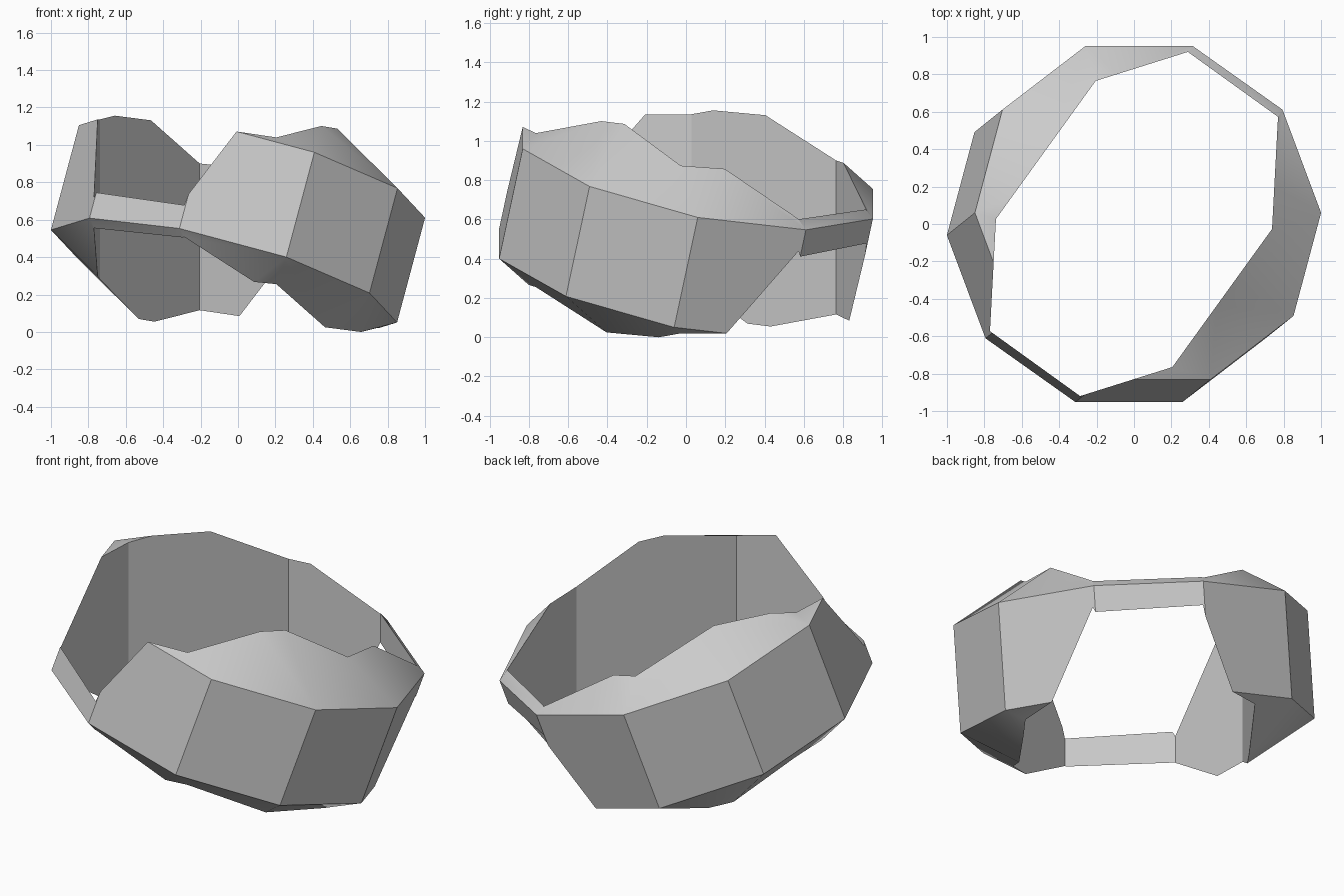
import bpy, bmesh, math
from mathutils import Vector, Matrix

cube = bpy.data.objects.get("Cube")
if cube:
    bpy.data.objects.remove(cube, do_unlink=True)

SIDE = 0.592                               # edge length of the faceted body
CENTRE = Vector((0, 0, 0.578))

grey = bpy.data.materials.new("plain grey")
grey.use_nodes = True
colour = (0.6, 0.6, 0.6, 1)
grey.diffuse_color = colour
grey.node_tree.nodes["Principled BSDF"].inputs["Base Color"].default_value = colour


def hull_object(name, points):
    """Convex solid around the points, with coplanar triangles merged."""
    bm = bmesh.new()
    for p in points:
        bm.verts.new(p)
    bmesh.ops.convex_hull(bm, input=bm.verts)
    bmesh.ops.dissolve_limit(bm, angle_limit=math.radians(1),
                             verts=bm.verts, edges=bm.edges)
    bmesh.ops.recalc_face_normals(bm, faces=bm.faces)
    mesh = bpy.data.meshes.new(name)
    bm.to_mesh(mesh)
    bm.free()
    mesh.materials.append(grey)
    obj = bpy.data.objects.new(name, mesh)
    bpy.context.collection.objects.link(obj)
    return obj


def ring(count, radius, height, start):
    return [Vector((radius * math.cos(start + i * math.tau / count),
                    radius * math.sin(start + i * math.tau / count), height))
            for i in range(count)]


# Tilted faceted body: ten-sided belt closed by five-sided shallow caps
belt = ring(10, SIDE / (2 * math.sin(math.pi / 10)), SIDE / 2, 0)
cap = ring(5, SIDE / (2 * math.sin(math.pi / 5)), SIDE * 1.0257, math.radians(18))
upper = belt + cap
axis = Vector((0.253, 0.203, 0.946)).normalized()
u = Vector((0.967, 0, -0.257))
u = (u - axis * u.dot(axis)).normalized()
v = axis.cross(u)
tilt = Matrix((u, v, axis)).transposed()
body = [tilt @ p for p in upper]
band = hull_object("faceted_ring", [CENTRE + p for p in body] + [CENTRE - p for p in body])

# Upright eight-sided opening, the same on opposite sides
half = [(-0.738, 0.027), (-0.205, 0.765), (0.288, 0.92), (0.77, 0.573)]
outline = half + [(-x, -y) for x, y in half]
opening = hull_object("opening_cutter", [(x, y, z) for x, y in outline for z in (-1, 2)])
opening.hide_render = True

cut = band.modifiers.new("opening", 'BOOLEAN')
cut.operation = 'DIFFERENCE'
cut.solver = 'EXACT'
cut.object = opening
bpy.ops.object.select_all(action='DESELECT')
bpy.context.view_layer.objects.active = band
band.select_set(True)
bpy.ops.object.modifier_apply(modifier=cut.name)
bpy.data.objects.remove(opening, do_unlink=True)
bpy.ops.object.shade_smooth_by_angle(angle=math.radians(30))
